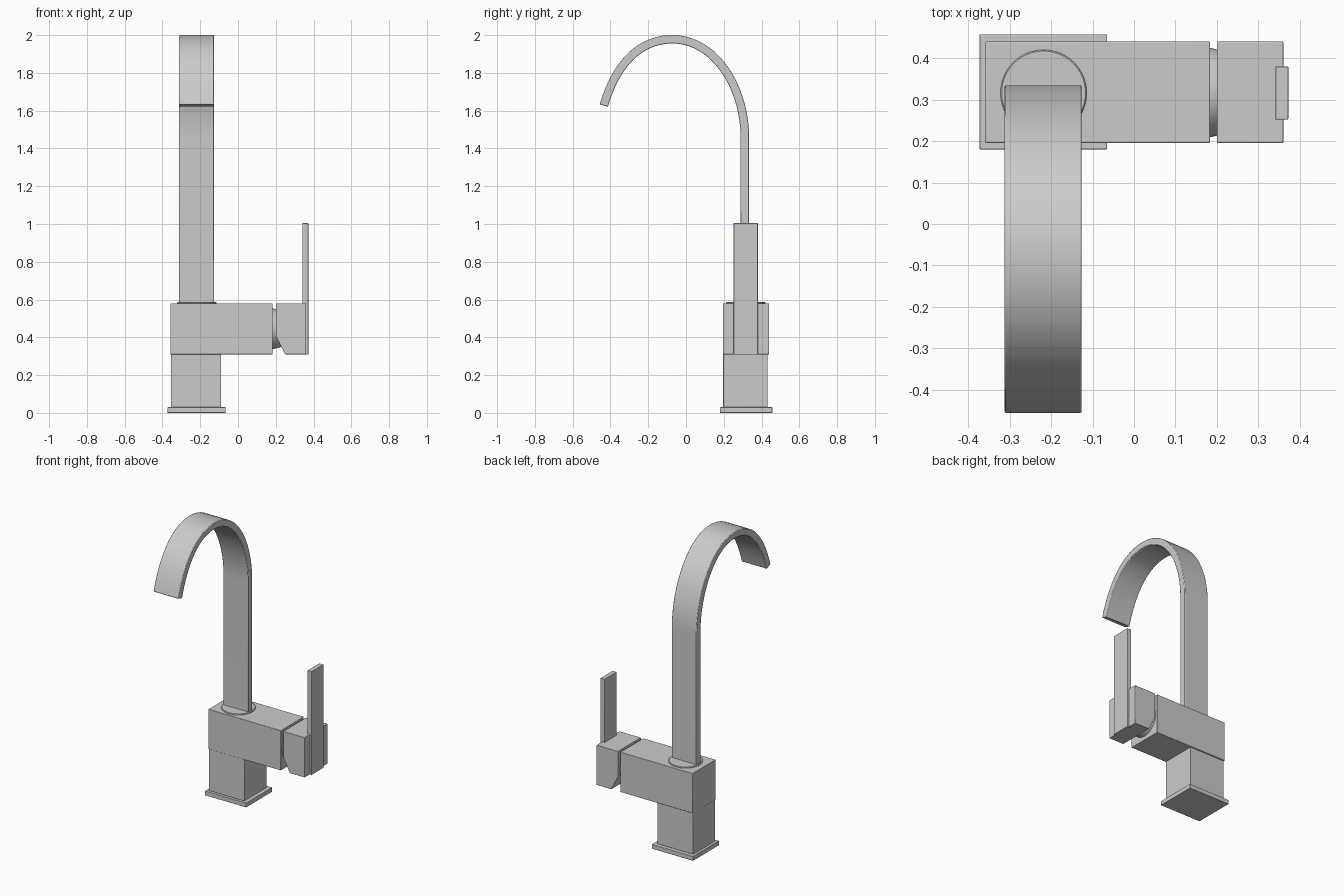
import bpy, bmesh, math
from mathutils import Vector, geometry

if "Cube" in bpy.data.objects:
    bpy.data.objects.remove(bpy.data.objects["Cube"])


def finish(name, bm, bevel=0.0):
    bmesh.ops.recalc_face_normals(bm, faces=bm.faces)
    me = bpy.data.meshes.new(name)
    bm.to_mesh(me)
    bm.free()
    ob = bpy.data.objects.new(name, me)
    bpy.context.collection.objects.link(ob)
    if bevel:
        m = ob.modifiers.new("soft_edges", 'BEVEL')
        m.width, m.segments, m.limit_method = bevel, 2, 'ANGLE'
        m.angle_limit = math.radians(40)
    bpy.ops.object.select_all(action='DESELECT')
    bpy.context.view_layer.objects.active = ob
    ob.select_set(True)
    bpy.ops.object.shade_smooth_by_angle(angle=math.radians(35))
    return ob


def extrude(name, outline, direction, bevel=0.0):
    """Extrude a closed planar outline of 3D points into a solid."""
    bm = bmesh.new()
    face = bm.faces.new([bm.verts.new(p) for p in outline])
    res = bmesh.ops.extrude_face_region(bm, geom=[face], use_keep_orig=True)
    verts = [g for g in res["geom"] if isinstance(g, bmesh.types.BMVert)]
    bmesh.ops.translate(bm, verts=verts, vec=direction)
    return finish(name, bm, bevel)


def box(name, x, y, z, bevel=0.002):
    pts = [(x[0], y[0], z[0]), (x[1], y[0], z[0]), (x[1], y[1], z[0]), (x[0], y[1], z[0])]
    return extrude(name, pts, (0, 0, z[1] - z[0]), bevel)


def lathe(name, profile, centre, axis):
    """Stack of (radius, height) rings along the z or x axis, capped at both ends."""
    bm, n, rings = bmesh.new(), 64, []
    for r, h in profile:
        ring = []
        for i in range(n):
            a = 2 * math.pi * i / n
            u, v = r * math.cos(a), r * math.sin(a)
            p = (u, v, h) if axis == 'z' else (h, u, v)
            ring.append(bm.verts.new(Vector(p) + Vector(centre)))
        rings.append(ring)
    for a, b in zip(rings, rings[1:]):
        for i in range(n):
            bm.faces.new((a[i], a[(i + 1) % n], b[(i + 1) % n], b[i]))
    bm.faces.new(rings[0])
    bm.faces.new(rings[-1])
    return finish(name, bm)


# Foot, pedestal and horizontal body
box("base_plate", (-0.373, -0.065), (0.18, 0.457), (0, 0.03))
box("pedestal", (-0.356, -0.09), (0.197, 0.432), (0.03, 0.312))
box("body", (-0.358, 0.183), (0.195, 0.44), (0.31, 0.579))

# Collar under the spout
lathe("spout_collar", [(0.104, 0.57), (0.104, 0.583), (0.101, 0.586)], (-0.218, 0.316, 0), 'z')

# Flat curved spout: centreline in the y-z plane, thickened and extruded across x
foot, crown, tip = Vector((0.312, 1.45)), Vector((-0.07, 1.978)), Vector((-0.435, 1.627))
path = [Vector((0.312, 0.57))]
path += geometry.interpolate_bezier(foot, foot + Vector((0, 0.292)), crown + Vector((0.211, 0)), crown, 24)
path += geometry.interpolate_bezier(crown, crown - Vector((0.2, 0)), tip + Vector((0.053, 0.185)), tip, 24)[1:]
outer, inner = [], []
for i, p in enumerate(path):
    t = (path[min(i + 1, len(path) - 1)] - path[max(i - 1, 0)]).normalized()
    if i < 2:
        t = Vector((0, 1))
    side = Vector((t.y, -t.x)) * 0.0225
    outer.append(p + side)
    inner.append(p - side)
outline = [(-0.312, p.x, p.y) for p in outer + inner[::-1]]
extrude("spout", outline, (0.186, 0, 0), 0.004)

# Rounded cartridge neck between body and handle
lathe("cartridge_neck", [(0.108, 0.17), (0.108, 0.183), (0.104, 0.2), (0.097, 0.225), (0.08, 0.26)],
      (0, 0.317, 0.445), 'x')

# Handle block with a sloped lower corner, and the upright lever
profile = [(0.2, 0.579), (0.36, 0.579), (0.36, 0.31), (0.25, 0.31), (0.2, 0.405)]
extrude("handle_block", [(x, 0.195, z) for x, z in profile], (0, 0.245, 0), 0.002)
box("lever", (0.341, 0.372), (0.252, 0.38), (0.308, 1.005))
